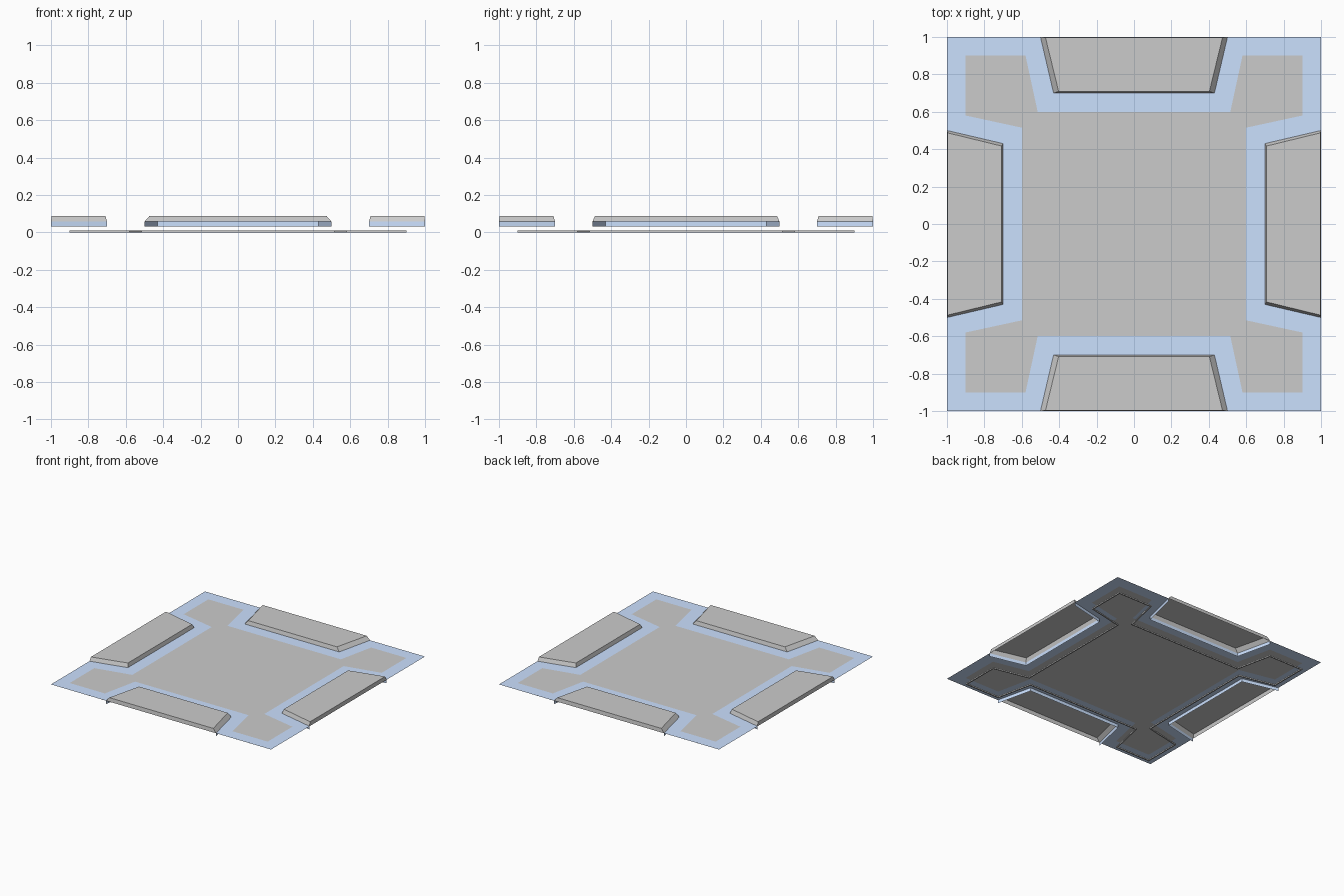
import bpy
import math

if "Cube" in bpy.data.objects:
    bpy.data.objects.remove(bpy.data.objects["Cube"])

SHEET_Z, TOP_Z, SKIRT_Z = 0.057, 0.088, 0.03

blue = bpy.data.materials.new("blue")
blue.diffuse_color = (0.6, 0.75, 1.0, 1)
blue.use_nodes = True
blue.node_tree.nodes["Principled BSDF"].inputs["Base Color"].default_value = blue.diffuse_color


def turn(p, k):
    """Rotate a 2D point by k quarter turns."""
    x, y = p
    for _ in range(k % 4):
        x, y = -y, x
    return (x, y)


def four_sides(side):
    return [turn(p, k) for k in range(4) for p in side]


def make(name, verts, faces, mat=None):
    me = bpy.data.meshes.new(name)
    me.from_pydata(verts, [], faces)
    me.update()
    ob = bpy.data.objects.new(name, me)
    bpy.context.collection.objects.link(ob)
    if mat:
        me.materials.append(mat)
    return ob


def at(loop, z):
    return [(x, y, z) for x, y in loop]


def bridge(n, a, b, closed=True):
    """Quads between two vertex rings starting at a and b."""
    m = n if closed else n - 1
    return [(a + i, a + (i + 1) % n, b + (i + 1) % n, b + i) for i in range(m)]


# outlines: one side each, repeated around
block = [(-0.5, -1), (-0.43, -0.7), (0.43, -0.7), (0.5, -1)]
outer = four_sides([(-1, -1)] + block)
inner = four_sides([(-0.9, -0.9), (-0.58, -0.9), (-0.515, -0.6), (0.515, -0.6), (0.58, -0.9)])
lip = four_sides([(-0.89, -0.89), (-0.588, -0.89), (-0.523, -0.59), (0.523, -0.59), (0.588, -0.89)])
n = len(outer)

# blue border sheet around the floor
make("border_sheet", at(outer, SHEET_Z) + at(inner, SHEET_Z), bridge(n, 0, n), blue)

# central floor panel
make("floor_panel", at(inner, SHEET_Z), [tuple(range(n))])

# thin trim ring below the floor edge
make("trim_ring", at(inner, 0.01) + at(inner, 0) + at(lip, 0) + at(lip, 0.01),
     bridge(n, n, 0) + bridge(n, 2 * n, n) + bridge(n, 3 * n, 2 * n) + bridge(n, 0, 3 * n))

# raised edge blocks: blue skirt on three sides, open-bottomed grey cap
for k, side in enumerate(["front", "right", "back", "left"]):
    base = [turn(p, k) for p in block]
    end = 0.027 if k % 2 == 0 else 0.013
    top = [turn((x - math.copysign(end, x), y + (0.004 if y < -0.9 else -0.009)), k)
           for x, y in block]
    make(side + "_skirt", at(base, SHEET_Z) + at(base, SKIRT_Z),
         bridge(4, 0, 4, closed=False), blue)
    # base runs clockwise seen from above
    make(side + "_cap", at(base, SHEET_Z) + at(top, TOP_Z),
         bridge(4, 4, 0) + [(7, 6, 5, 4)])
